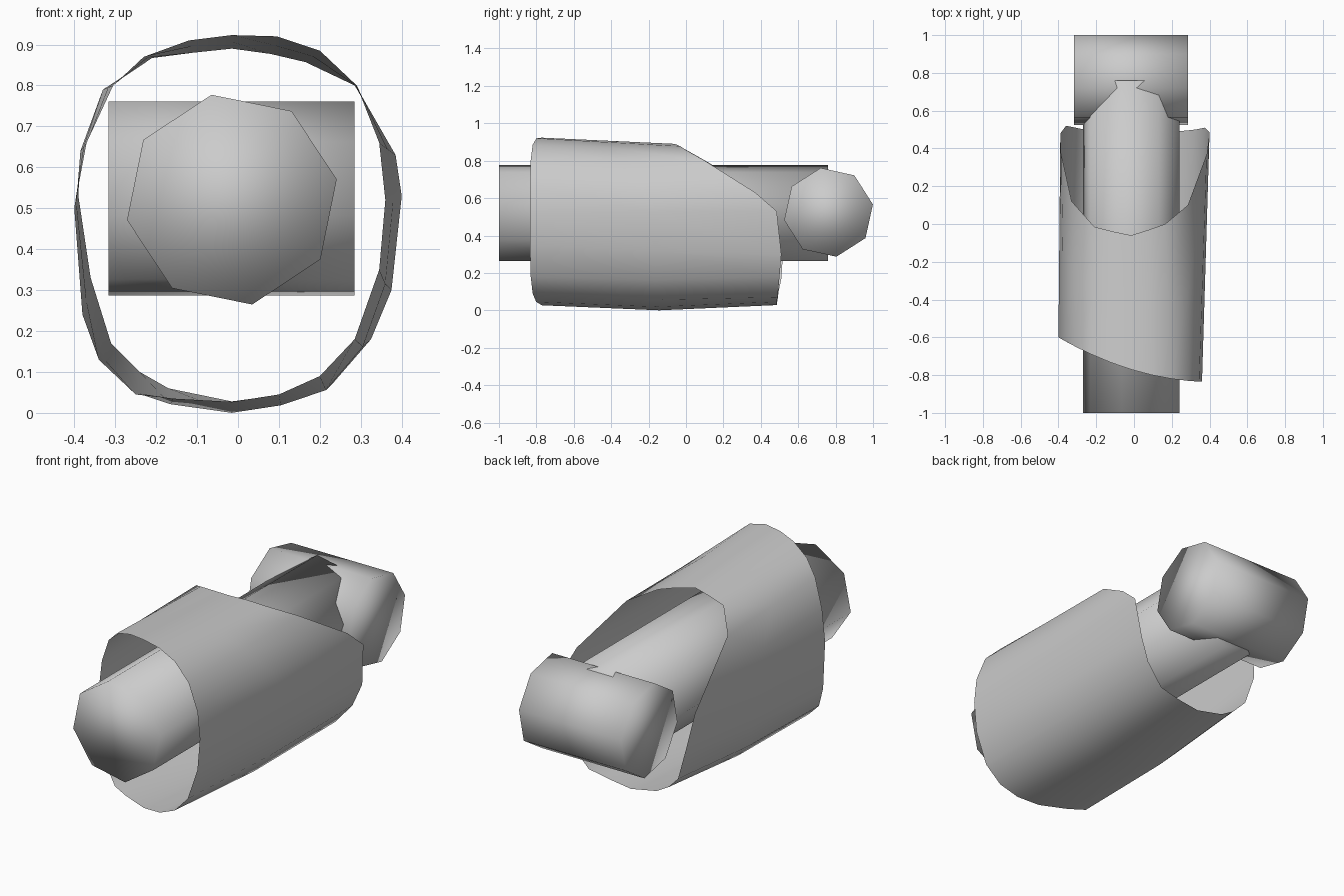
import bpy, bmesh
from math import cos, sin, radians

if "Cube" in bpy.data.objects:
    bpy.data.objects.remove(bpy.data.objects["Cube"])


def loft(name, rings, caps):
    """Skin closed rings of equal length into one smooth-shaded object."""
    bm = bmesh.new()
    loops = [[bm.verts.new(p) for p in ring] for ring in rings]
    n = len(loops[0])
    for a, b in zip(loops, loops[1:]):
        for i in range(n):
            j = (i + 1) % n
            bm.faces.new((a[i], a[j], b[j], b[i]))
    if caps:
        bm.faces.new(loops[0])
        bm.faces.new(loops[-1])
    bmesh.ops.recalc_face_normals(bm, faces=bm.faces)
    for f in bm.faces:
        f.smooth = True
    mesh = bpy.data.meshes.new(name)
    bm.to_mesh(mesh)
    bm.free()
    ob = bpy.data.objects.new(name, mesh)
    bpy.context.collection.objects.link(ob)
    return ob


def octagon(cu, cv, r, start):
    return [(cu + r * cos(radians(start + 45 * i)),
             cv + r * sin(radians(start + 45 * i))) for i in range(8)]


# long octagonal shaft along y
oct_xz = octagon(-0.015, 0.521, 0.261, 11)
loft("shaft", [[(x, y, z) for x, z in oct_xz] for y in (-1.0, 0.76)], True)

# octagonal crossbar along x at the back end
oct_yz = octagon(0.762, 0.524, 0.241, 10)
loft("crossbar", [[(x, y, z) for y, z in oct_yz] for x in (-0.317, 0.285)], True)

# thin open sleeve: front rim follows a slanted cut
front_xz = [(-.015, .923), (.095, .92), (.2, .885), (.29, .8), (.345, .66),
            (.36, .52), (.345, .35), (.285, .18), (.2, .09), (.1, .045),
            (-.015, .027), (-.16, .035), (-.25, .045), (-.34, .13), (-.38, .24),
            (-.4, .5), (-.37, .66), (-.305, .8), (-.23, .87), (-.12, .91)]
front = [(x, -0.775 - 0.295 * x + 0.356 * x * x, z) for x, z in front_xz]

# back rim is cut away at the top
back = [(-.015, -.06, .89), (.08, -.03, .877), (.165, 0, .857), (.285, .1, .8),
        (.385, .37, .63), (.4, .485, .53), (.375, .51, .3), (.325, .5, .18),
        (.23, .49, .07), (.11, .485, .045), (-.015, .485, .028),
        (-.17, .49, .06), (-.24, .495, .1), (-.31, .51, .17), (-.36, .52, .33),
        (-.39, .48, .53), (-.385, .37, .64), (-.33, .12, .79),
        (-.21, -.015, .867), (-.11, -.04, .88)]

# middle ring sags slightly along the belly
middle = []
for a, b in zip(front, back):
    x, y, z = [(p + q) / 2 for p, q in zip(a, b)]
    middle.append((x, y, z - 0.029 * max(0, 1 - z / 0.5)))

loft("sleeve", [front, middle, back], False)
